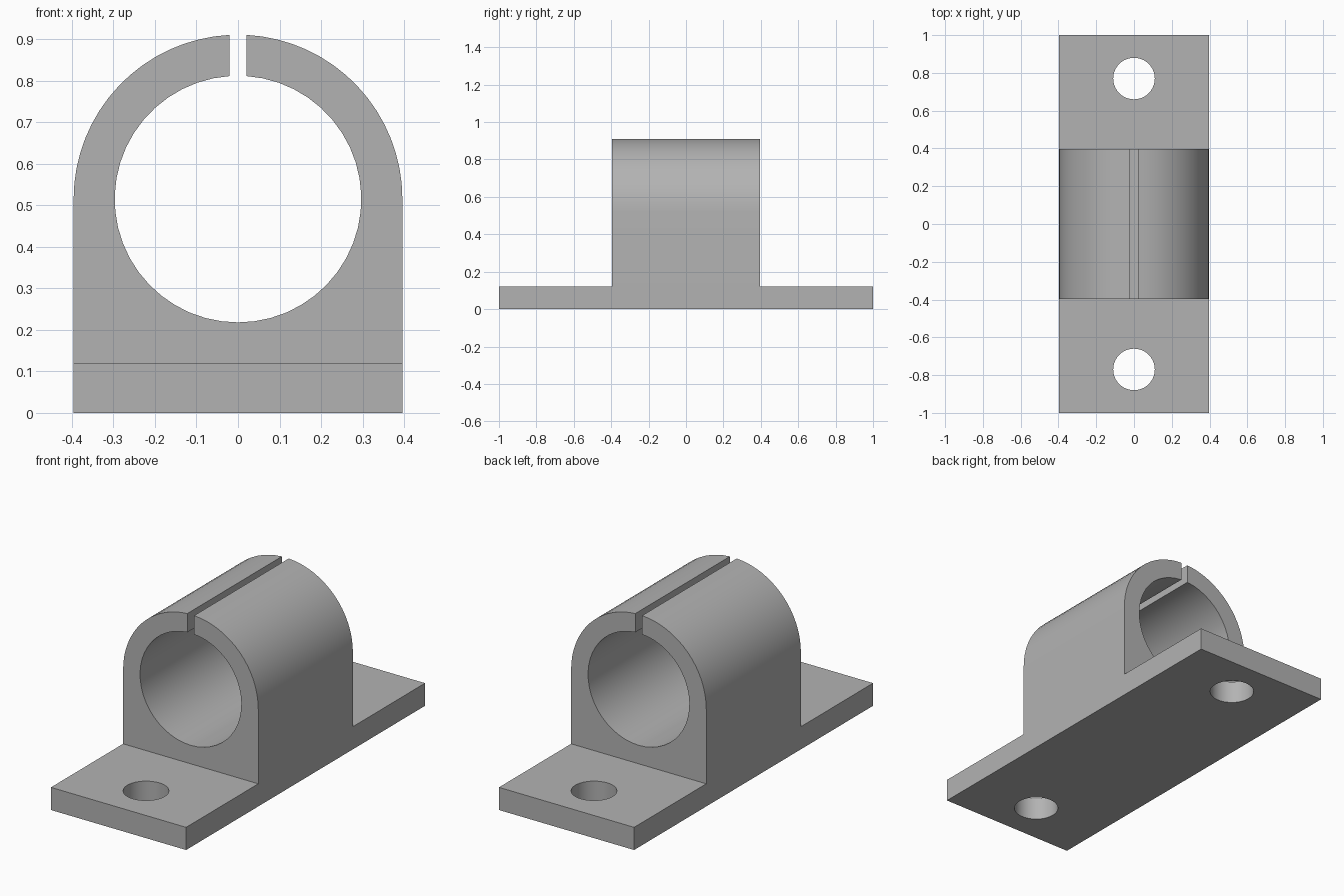
import bpy, bmesh
from math import pi, sin, cos, asin
from mathutils import Vector

if "Cube" in bpy.data.objects:
    bpy.data.objects.remove(bpy.data.objects["Cube"], do_unlink=True)

HALF = 0.396      # half width of the body and half length of the housing
BORE = 0.297      # bore radius
AXIS = 0.515      # height of the bore axis
SLOT = 0.02       # half width of the clamping slot
PLATE = 0.12      # thickness of the mounting plate

grey = bpy.data.materials.new("plain_grey")
grey.use_nodes = True
colour = (0.45, 0.45, 0.45, 1)
grey.diffuse_color = colour
grey.node_tree.nodes["Principled BSDF"].inputs["Base Color"].default_value = colour


def arc(radius, start, end, steps):
    angles = [start + (end - start) * i / steps for i in range(steps + 1)]
    return [(radius * cos(a), AXIS + radius * sin(a)) for a in angles]


def prism(name, points, shift):
    """Extrude a closed loop of 3D points along shift."""
    bm = bmesh.new()
    face = bm.faces.new([bm.verts.new(p) for p in points])
    side = bmesh.ops.extrude_face_region(bm, geom=[face])["geom"]
    bmesh.ops.translate(bm, vec=Vector(shift),
                        verts=[v for v in side if isinstance(v, bmesh.types.BMVert)])
    bmesh.ops.recalc_face_normals(bm, faces=bm.faces)
    mesh = bpy.data.meshes.new(name)
    bm.to_mesh(mesh)
    bm.free()
    obj = bpy.data.objects.new(name, mesh)
    bpy.context.collection.objects.link(obj)
    return obj


def cut(body, cutter):
    cutter.hide_render = True
    mod = body.modifiers.new("cut", "BOOLEAN")
    mod.operation = "DIFFERENCE"
    mod.solver = "EXACT"
    mod.object = cutter
    bpy.context.view_layer.objects.active = body
    bpy.ops.object.modifier_apply(modifier=mod.name)
    bpy.data.objects.remove(cutter, do_unlink=True)


# Slotted arch section, run along the full length
outer_gap, inner_gap = asin(SLOT / HALF), asin(SLOT / BORE)
section = arc(HALF, pi / 2 - outer_gap, 0, 16)
section += [(HALF, 0), (-HALF, 0)]
section += arc(HALF, pi, pi / 2 + outer_gap, 16)
section += arc(BORE, pi / 2 + inner_gap, 2.5 * pi - inner_gap, 46)
body = prism("bearing_bracket", [(x, -1, z) for x, z in section], (0, 2, 0))
body.data.materials.append(grey)

for side in (-1, 1):
    # Clear the space above each mounting flange
    loop = [(-0.6, side * HALF, PLATE), (0.6, side * HALF, PLATE),
            (0.6, side * HALF, 1.2), (-0.6, side * HALF, 1.2)]
    cut(body, prism("flange_cutter", loop, (0, side, 0)))
    # Bolt hole
    ring = [(0.11 * cos(i * pi / 20), side * 0.77 + 0.11 * sin(i * pi / 20), -0.1)
            for i in range(40)]
    cut(body, prism("bolt_hole_cutter", ring, (0, 0, 0.4)))

# Smooth curved walls, crisp corners
bpy.ops.object.select_all(action="DESELECT")
body.select_set(True)
bpy.context.view_layer.objects.active = body
bpy.ops.object.shade_smooth_by_angle(angle=pi / 6)
